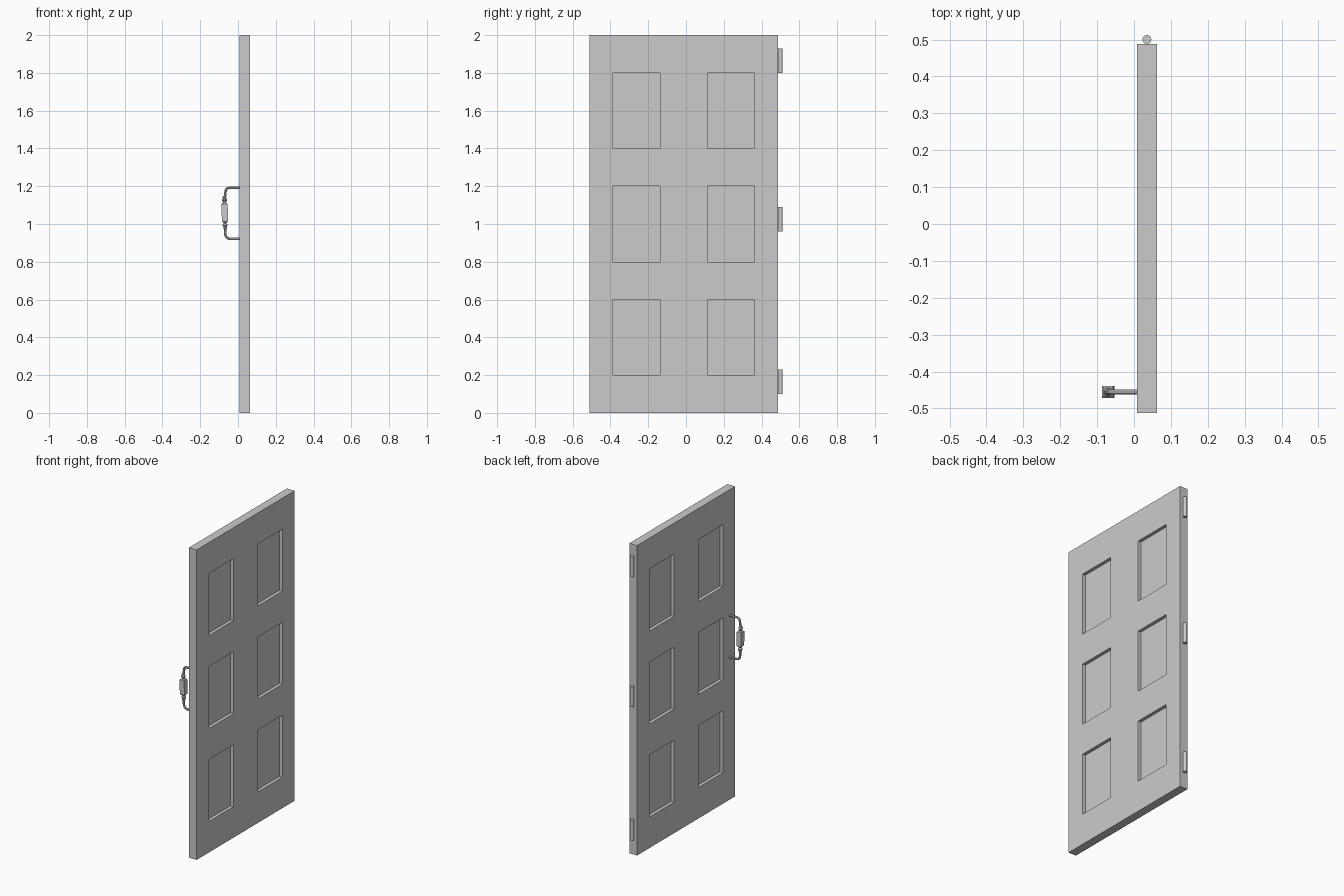
import bpy, bmesh, math
from mathutils import Vector, Matrix

if "Cube" in bpy.data.objects:
    bpy.data.objects.remove(bpy.data.objects["Cube"])

X0, X1 = 0.008, 0.063        # door thickness range
Y0, Y1 = -0.512, 0.488       # door width range
RECESS = 0.021
HANDLE_Y = -0.455


def finish(name, bm, angle=None):
    bmesh.ops.recalc_face_normals(bm, faces=bm.faces[:])
    me = bpy.data.meshes.new(name)
    bm.to_mesh(me)
    bm.free()
    ob = bpy.data.objects.new(name, me)
    bpy.context.collection.objects.link(ob)
    if angle:
        bpy.context.view_layer.objects.active = ob
        ob.select_set(True)
        bpy.ops.object.shade_smooth_by_angle(angle=math.radians(angle))
        ob.select_set(False)
    return ob


# Door leaf: a slab cut into a grid, panel cells sunk on both faces
def door_leaf():
    y_cuts = [-0.387, -0.137, 0.113, 0.363]
    z_cuts = [0.2, 0.6, 0.8, 1.2, 1.4, 1.8]
    bm = bmesh.new()
    m = Matrix.Translation(((X0 + X1) / 2, (Y0 + Y1) / 2, 1)) @ Matrix.Diagonal((X1 - X0, Y1 - Y0, 2, 1))
    bmesh.ops.create_cube(bm, size=1, matrix=m)
    for axis, cuts in (((0, 1, 0), y_cuts), ((0, 0, 1), z_cuts)):
        for c in cuts:
            bmesh.ops.bisect_plane(bm, geom=bm.verts[:] + bm.edges[:] + bm.faces[:],
                                   plane_co=Vector(axis) * c, plane_no=axis)
    bm.normal_update()

    def is_panel(f):
        c = f.calc_center_median()
        in_y = any(a < c.y < b for a, b in zip(y_cuts[::2], y_cuts[1::2]))
        in_z = any(a < c.z < b for a, b in zip(z_cuts[::2], z_cuts[1::2]))
        return abs(f.normal.x) > 0.9 and in_y and in_z

    panels = [f for f in bm.faces if is_panel(f)]
    for f in bmesh.ops.extrude_discrete_faces(bm, faces=panels)["faces"]:
        inward = 1 if f.calc_center_median().x < (X0 + X1) / 2 else -1
        for v in f.verts:
            v.co.x += inward * RECESS
    finish("door_leaf", bm)


# Hinge barrels along the hinge edge
def hinge(name, z):
    bm = bmesh.new()
    bmesh.ops.create_cone(bm, cap_ends=True, segments=24, radius1=0.012, radius2=0.012,
                          depth=0.13, matrix=Matrix.Translation((0.035, 0.5, z)))
    finish(name, bm, 30)


# Skin rings of equal vertex count into a closed tube
def skin(name, rings, angle=None):
    bm = bmesh.new()
    loops = [[bm.verts.new(p) for p in r] for r in rings]
    n = len(loops[0])
    for a, b in zip(loops, loops[1:]):
        for i in range(n):
            bm.faces.new((a[i], a[(i + 1) % n], b[(i + 1) % n], b[i]))
    bm.faces.new(loops[0])
    bm.faces.new(loops[-1])
    finish(name, bm, angle)


# Handle arm: eight-sided tube swept along an x-z path
def arm(name, path, r=0.0072):
    pts = [Vector((x, HANDLE_Y, z)) for x, z in path]
    rings = []
    for i, p in enumerate(pts):
        t = (pts[min(i + 1, len(pts) - 1)] - pts[max(i - 1, 0)]).normalized()
        side = Vector((0, 1, 0))
        up = t.cross(side)
        rings.append([p + r * (side * math.cos(a) + up * math.sin(a))
                      for a in (math.pi / 8 + k * math.pi / 4 for k in range(8))])
    skin(name, rings, 40)


# Straight turned or square piece on the handle axis, from (radius, z) pairs
def turned(name, profile, sides):
    k = 1 / math.cos(math.pi / sides)
    rings = [[(-0.07 - (z - 1.06) * 0.02 + r * k * math.cos(a), HANDLE_Y + r * k * math.sin(a), z)
              for a in ((2 * i + 1) * math.pi / sides for i in range(sides))]
             for r, z in profile]
    skin(name, rings)


door_leaf()
for label, z in (("bottom", 0.165), ("middle", 1.025), ("top", 1.865)):
    hinge(f"{label}_hinge", z)

arm("upper_handle_arm", [(0.012, 1.191), (-0.048, 1.191), (-0.057, 1.189), (-0.063, 1.183),
                         (-0.066, 1.173), (-0.071, 1.125)])
arm("lower_handle_arm", [(0.012, 0.922), (-0.045, 0.922), (-0.055, 0.925), (-0.063, 0.932),
                         (-0.067, 0.943), (-0.069, 0.99)])

# Square grip with tapered ends, and a moulded collar above and below it
turned("handle_grip", [(0.011, 1.009), (0.016, 1.014), (0.0165, 1.06), (0.016, 1.107), (0.011, 1.112)], 4)
for label, s in (("upper", 1), ("lower", -1)):
    collar = [(0.010, 0.050), (0.008, 0.058), (0.013, 0.064), (0.013, 0.070),
              (0.008, 0.076), (0.010, 0.081), (0.007, 0.088)]
    turned(f"{label}_handle_collar", [(r, 1.06 + s * d) for r, d in collar], 8)
